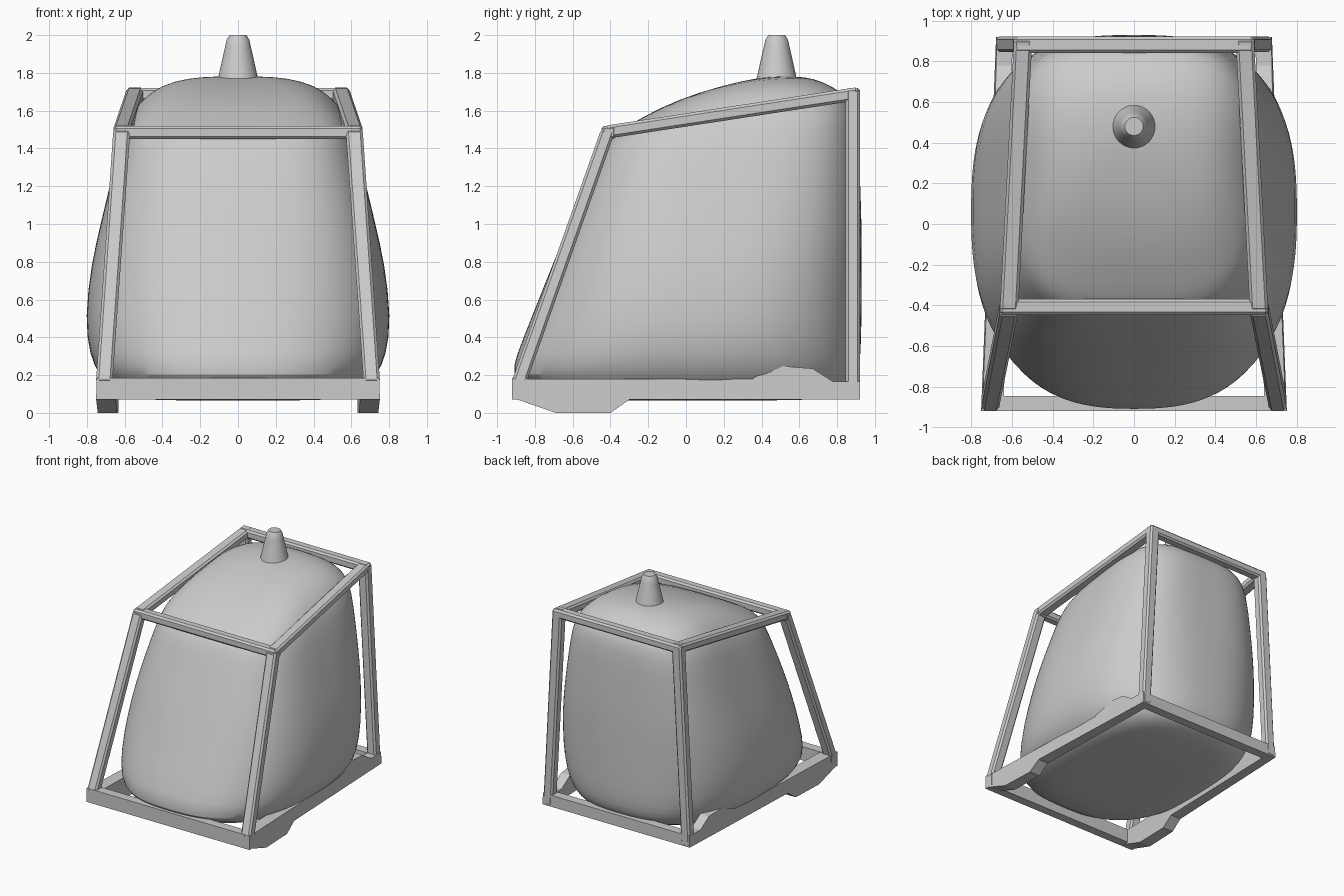
import bpy, bmesh, math

if "Cube" in bpy.data.objects:
    bpy.data.objects.remove(bpy.data.objects["Cube"])


def make(name, verts, faces, smooth=False, bevel=0):
    me = bpy.data.meshes.new(name)
    me.from_pydata(verts, [], faces)
    bm = bmesh.new()
    bm.from_mesh(me)
    bmesh.ops.recalc_face_normals(bm, faces=bm.faces)
    bm.to_mesh(me)
    bm.free()
    ob = bpy.data.objects.new(name, me)
    bpy.context.collection.objects.link(ob)
    if smooth:
        bpy.context.view_layer.objects.active = ob
        ob.select_set(True)
        bpy.ops.object.shade_smooth_by_angle(angle=math.radians(40))
        ob.select_set(False)
    if bevel:
        m = ob.modifiers.new("Chamfer", 'BEVEL')
        m.width, m.segments = bevel, 1
    return ob


def prism(name, a, b, bevel=0.0):
    """Solid between two matching polygons."""
    n = len(a)
    faces = [list(range(n)), list(range(2 * n - 1, n - 1, -1))]
    faces += [(i, (i + 1) % n, n + (i + 1) % n, n + i) for i in range(n)]
    return make(name, list(a) + list(b), faces, bevel=bevel)


def loft(name, rings):
    n = len(rings[0])
    verts = [v for r in rings for v in r]
    faces = [(k * n + i, k * n + (i + 1) % n, (k + 1) * n + (i + 1) % n, (k + 1) * n + i)
             for k in range(len(rings) - 1) for i in range(n)]
    faces += [list(range(n)), list(range(len(verts) - n, len(verts)))]
    return make(name, verts, faces, smooth=True)


def flat(x0, x1, y0, y1, z):
    return [(x0, y0, z), (x1, y0, z), (x1, y1, z), (x0, y1, z)]


def section(x, y0, y1, z0, z1):
    return [(x, y0, z0), (x, y1, z0), (x, y1, z1), (x, y0, z1)]


# Bulging body: front y, back y, half width, front z, back z, crown, squareness
levels = [
    (-0.45, 0.60, 0.42, 0.065, 0.065, 0, 2.8),
    (-0.62, 0.74, 0.55, 0.075, 0.075, 0, 2.8),
    (-0.84, 0.86, 0.66, 0.12, 0.12, 0, 2.7),
    (-0.925, 0.91, 0.735, 0.20, 0.20, 0, 2.6),
    (-0.90, 0.925, 0.785, 0.30, 0.30, 0, 2.6),
    (-0.82, 0.93, 0.812, 0.50, 0.50, 0, 2.6),
    (-0.70, 0.93, 0.775, 0.80, 0.80, 0, 2.8),
    (-0.62, 0.93, 0.727, 1.00, 1.00, 0, 3.0),
    (-0.52, 0.92, 0.668, 1.23, 1.27, 0, 3.2),
    (-0.45, 0.91, 0.61, 1.40, 1.54, 0, 3.4),
    (-0.40, 0.88, 0.565, 1.47, 1.64, 0.01, 3.4),
    (-0.29, 0.82, 0.505, 1.53, 1.70, 0.02, 3.3),
    (-0.13, 0.74, 0.42, 1.62, 1.745, 0.03, 3.0),
    (0.06, 0.67, 0.28, 1.695, 1.77, 0.03, 2.6),
    (0.28, 0.60, 0.13, 1.755, 1.78, 0.01, 2.2),
    (0.42, 0.52, 0.04, 1.778, 1.782, 0, 2),
]
N = 64
rings = []
for yf, yb, hx, zf, zb, crown, p in levels:
    ring = []
    for i in range(N):
        t = 2 * math.pi * i / N
        c, s = math.cos(t), math.sin(t)
        r = (abs(c) ** p + abs(s) ** p) ** (-1 / p)
        u, v = c * r, s * r
        ring.append((hx * u, (yf + yb) / 2 + v * (yb - yf) / 2,
                     (zf + zb) / 2 + v * (zb - zf) / 2 + crown * (1 - v * v)))
    rings.append(ring)
body = loft("body", rings)
sub = body.modifiers.new("Smooth", 'SUBSURF')
sub.levels = sub.render_levels = 1

# Nozzle on top
profile = [(0.115, 1.74), (0.105, 1.775), (0.068, 1.94), (0.06, 1.975), (0.045, 2.0)]
loft("nozzle", [[(r * math.cos(2 * math.pi * i / 32), 0.48 + r * math.sin(2 * math.pi * i / 32), z)
                 for i in range(32)] for r, z in profile])

# Side frame members, mirrored left and right
CH = 0.014
# side base rail outline (y, z) with the front foot and raised rear part
rail = [(-0.92, 0.07), (-0.89, 0.07), (-0.69, 0), (-0.40, 0), (-0.30, 0.07), (0.92, 0.07),
        (0.92, 0.165), (0.78, 0.165), (0.67, 0.235), (0.48, 0.25), (0.35, 0.18), (-0.92, 0.18)]


def rail_x(y, z):
    return 0.752 - 0.04 * (y + 0.92) - 0.05 * max(z - 0.07, 0)


for s, side in ((1, "right"), (-1, "left")):
    def mx(pts):
        return [(s * x, y, z) for x, y, z in pts]
    prism("base_rail_" + side,
          [(s * rail_x(y, z), y, z) for y, z in rail],
          [(s * (rail_x(y, z) - 0.105 + 0.015 * (y + 0.92)), y, z) for y, z in rail])
    prism("front_post_" + side, mx(flat(0.665, 0.752, -0.925, -0.845, 0.16)),
          mx(flat(0.57, 0.66, -0.45, -0.372, 1.50)), CH)
    prism("back_post_" + side, mx(flat(0.595, 0.678, 0.845, 0.922, 0.07)),
          mx(flat(0.505, 0.592, 0.845, 0.922, 1.715)), CH)
    prism("top_rail_" + side,
          mx([(0.57, -0.43, 1.45), (0.66, -0.43, 1.45), (0.66, -0.43, 1.52), (0.57, -0.43, 1.52)]),
          mx([(0.50, 0.91, 1.655), (0.59, 0.91, 1.655), (0.59, 0.91, 1.725), (0.50, 0.91, 1.725)]), CH)

# Cross members
prism("front_base_rail", section(-0.75, -0.92, -0.845, 0.07, 0.185),
      section(0.75, -0.92, -0.845, 0.07, 0.185))
prism("back_base_rail", section(-0.675, 0.845, 0.92, 0.07, 0.165),
      section(0.675, 0.845, 0.92, 0.07, 0.165))
prism("top_front_rail", section(-0.66, -0.448, -0.37, 1.45, 1.52),
      section(0.66, -0.448, -0.37, 1.45, 1.52), CH)
prism("top_back_rail", section(-0.59, 0.842, 0.922, 1.65, 1.72),
      section(0.59, 0.842, 0.922, 1.65, 1.72), CH)
